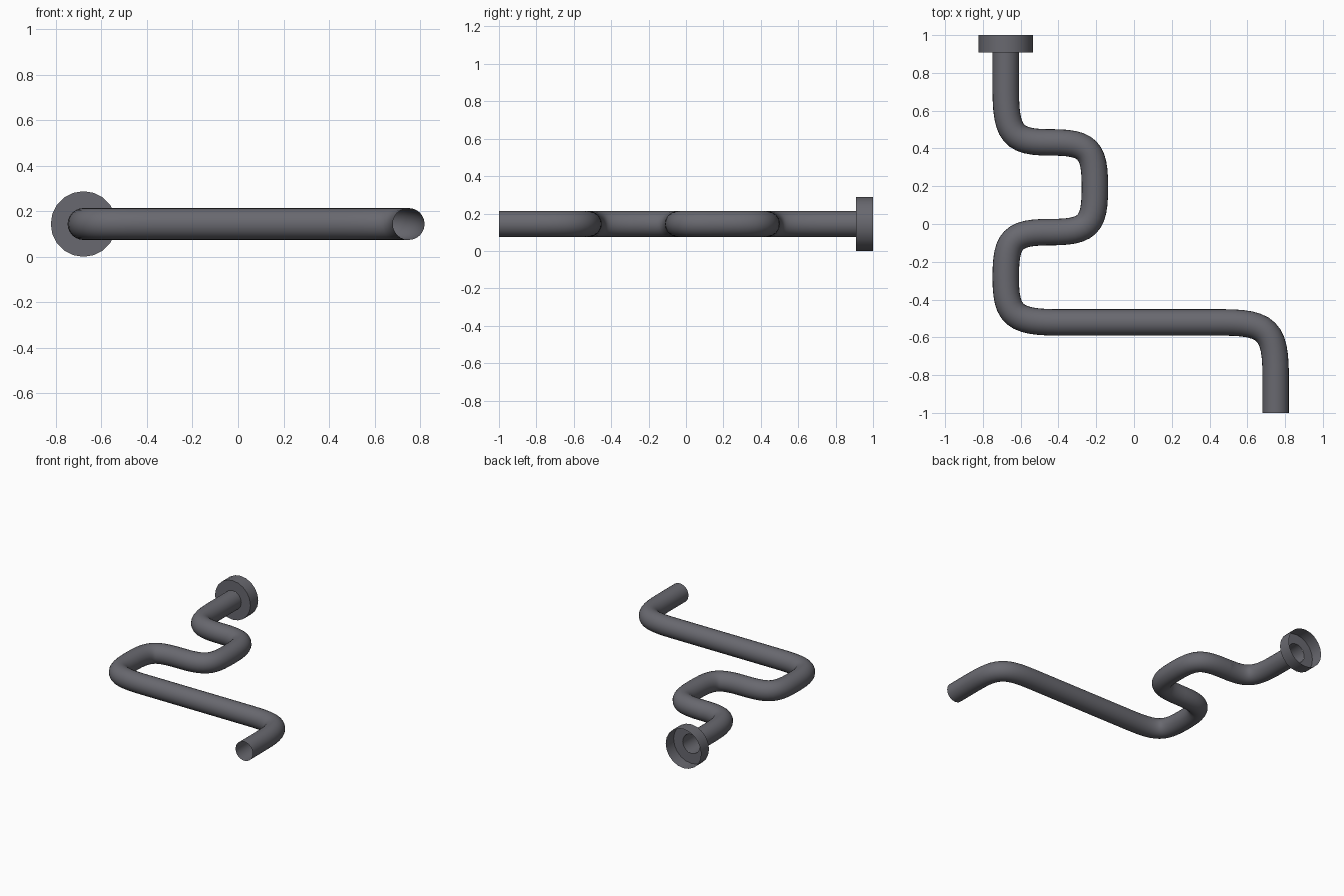
import bpy, bmesh, math
from mathutils import Vector

if "Cube" in bpy.data.objects:
    bpy.data.objects.remove(bpy.data.objects["Cube"])

Z = 0.144           # height of the pipe axis
PIPE_R = 0.07
FLANGE_R = 0.144
XL, XM, XR = -0.679, -0.207, 0.75
FLANGE_Y = 0.908

metal = bpy.data.materials.new("dark_metal")
metal.diffuse_color = (0.14, 0.14, 0.16, 1)
metal.use_nodes = True
metal.node_tree.nodes["Principled BSDF"].inputs["Base Color"].default_value = metal.diffuse_color

# Pipe: corner points, each corner rounded by a bezier bend
corners = [Vector((x, y, Z)) for x, y in [
    (XL, FLANGE_Y), (XL, 0.432), (XM, 0.432), (XM, -0.043),
    (XL, -0.043), (XL, -0.521), (XR, -0.521), (XR, -1.0)]]
TENSION = 0.84

def bend_point(corner, other, is_end):
    """Where the bend at a corner starts on the way to its neighbour."""
    length = (other - corner).length
    reach = 0.28 if is_end or length > 1 else length * 0.49
    return corner + (other - corner).normalized() * reach

knots = [[corners[0]] * 3]          # position, left handle, right handle
def straight_to(co, right):
    prev = knots[-1]
    prev[2] = prev[0].lerp(co, 1 / 3)
    knots.append([co, co.lerp(prev[0], 1 / 3), right])

for a, c, b in zip(corners, corners[1:], corners[2:]):
    p = bend_point(c, a, a == corners[0])
    q = bend_point(c, b, b == corners[-1])
    straight_to(p, p.lerp(c, TENSION))
    knots.append([q, q.lerp(c, TENSION), q])
straight_to(corners[-1], corners[-1])

curve = bpy.data.curves.new("pipe", 'CURVE')
curve.dimensions = '3D'
curve.bevel_depth = PIPE_R
curve.bevel_resolution = 10
curve.resolution_u = 12
curve.use_fill_caps = False
spline = curve.splines.new('BEZIER')
spline.bezier_points.add(len(knots) - 1)
for bp, (co, left, right) in zip(spline.bezier_points, knots):
    bp.handle_left_type = bp.handle_right_type = 'FREE'
    bp.co, bp.handle_left, bp.handle_right = co, left, right
pipe = bpy.data.objects.new("pipe", curve)
bpy.context.collection.objects.link(pipe)
bpy.context.view_layer.objects.active = pipe
pipe.select_set(True)
bpy.ops.object.convert(target='MESH')
bpy.ops.object.shade_smooth_by_angle(angle=math.radians(40))
pipe.data.materials.append(metal)
pipe.select_set(False)

# Flange: open cup with a ring-shaped floor around the pipe mouth
SIDES = 20
bm = bmesh.new()
rings = []
for r, y in [(PIPE_R, FLANGE_Y), (FLANGE_R, FLANGE_Y), (FLANGE_R, 1.0)]:
    rings.append([bm.verts.new((XL + r * math.sin(2 * math.pi * i / SIDES), y,
                                Z + r * math.cos(2 * math.pi * i / SIDES)))
                  for i in range(SIDES)])
for r0, r1 in zip(rings, rings[1:]):
    for i in range(SIDES):
        j = (i + 1) % SIDES
        bm.faces.new((r0[i], r0[j], r1[j], r1[i]))
bmesh.ops.recalc_face_normals(bm, faces=bm.faces)
if max(bm.faces, key=lambda f: f.calc_center_median().z).normal.z < 0:
    bmesh.ops.reverse_faces(bm, faces=bm.faces)
mesh = bpy.data.meshes.new("flange")
bm.to_mesh(mesh)
bm.free()
mesh.materials.append(metal)
flange = bpy.data.objects.new("flange", mesh)
bpy.context.collection.objects.link(flange)
bpy.context.view_layer.objects.active = flange
flange.select_set(True)
bpy.ops.object.shade_smooth_by_angle(angle=math.radians(40))
